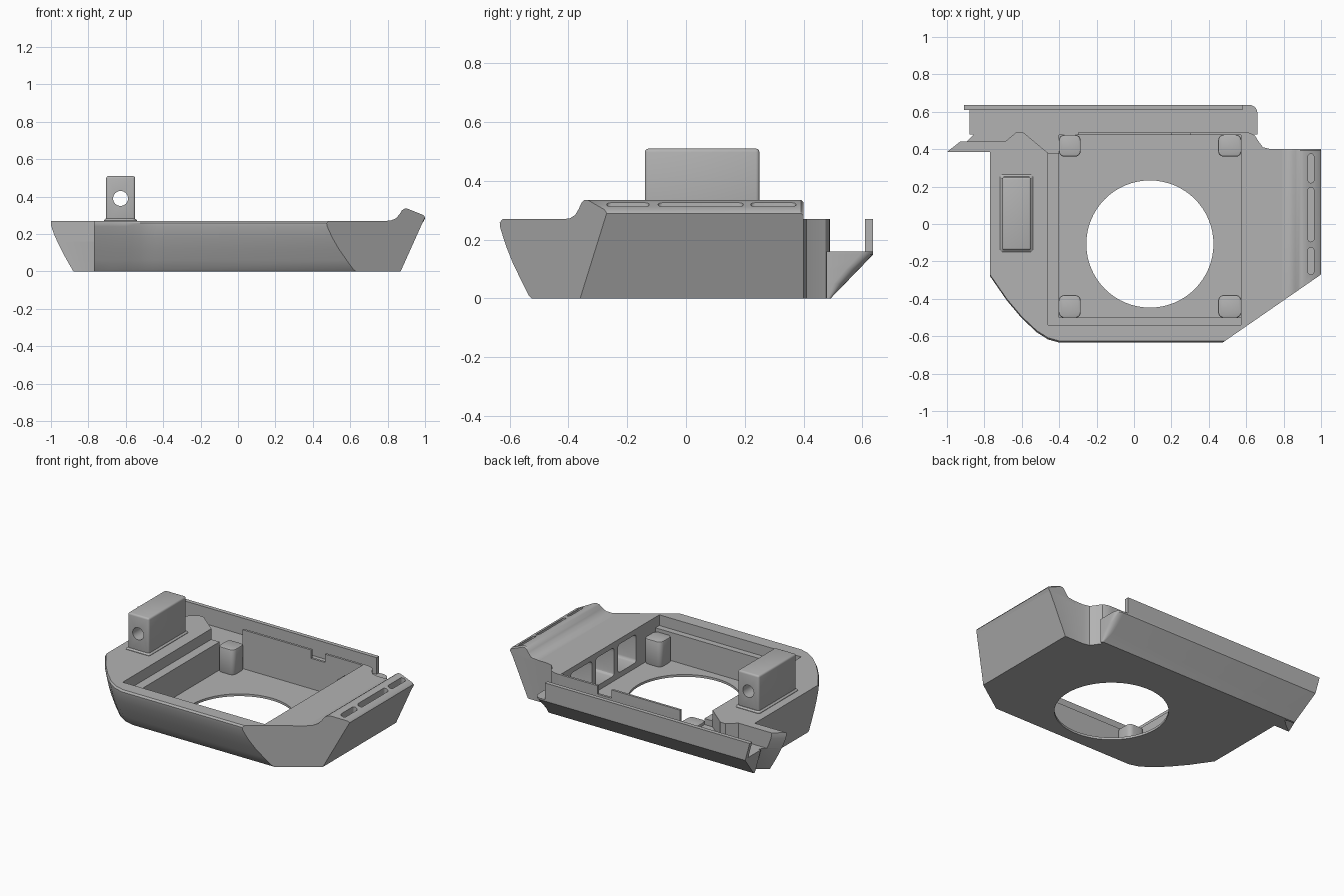
import bpy, bmesh, math
from mathutils import Vector

cube = bpy.data.objects.get("Cube")
if cube:
    bpy.data.objects.remove(cube)

grey = bpy.data.materials.new("plain grey")
grey.use_nodes = True
GREY = (0.45, 0.45, 0.45, 1)
grey.diffuse_color = GREY
grey.node_tree.nodes["Principled BSDF"].inputs["Base Color"].default_value = GREY


def loft(name, rings):
    """Skin rings of equal length and cap both ends."""
    bm = bmesh.new()
    loops = [[bm.verts.new(p) for p in ring] for ring in rings]
    n = len(loops[0])
    for a, b in zip(loops, loops[1:]):
        for i in range(n):
            j = (i + 1) % n
            bm.faces.new((a[i], a[j], b[j], b[i]))
    bm.faces.new(loops[0][::-1])
    bm.faces.new(loops[-1])
    bmesh.ops.recalc_face_normals(bm, faces=bm.faces)
    mesh = bpy.data.meshes.new(name)
    bm.to_mesh(mesh)
    bm.free()
    mesh.materials.append(grey)
    ob = bpy.data.objects.new(name, mesh)
    bpy.context.collection.objects.link(ob)
    return ob


def prism(name, outline, z0, z1):
    return loft(name, [[(x, y, z) for x, y in outline] for z in (z0, z1)])


def rect(x0, x1, y0, y1, r=0.0, steps=5):
    """Rectangle outline with rounded corners."""
    if not r:
        return [(x0, y0), (x1, y0), (x1, y1), (x0, y1)]
    corners = [(x1 - r, y1 - r), (x0 + r, y1 - r), (x0 + r, y0 + r), (x1 - r, y0 + r)]
    pts = []
    for k, (cx, cy) in enumerate(corners):
        for i in range(steps + 1):
            a = math.pi / 2 * (k + i / steps)
            pts.append((cx + r * math.cos(a), cy + r * math.sin(a)))
    return pts


def circle(cx, cy, r, n=64):
    return [(cx + r * math.cos(math.tau * i / n), cy + r * math.sin(math.tau * i / n))
            for i in range(n)]


def apply(ob, mod):
    bpy.context.view_layer.objects.active = ob
    bpy.ops.object.modifier_apply(modifier=mod.name)


def cut(ob, cutters):
    for c in cutters:
        mod = ob.modifiers.new("cut", "BOOLEAN")
        mod.operation, mod.solver, mod.object = "DIFFERENCE", "EXACT", c
        apply(ob, mod)


def bevel(ob, width, segments=3):
    mod = ob.modifiers.new("bevel", "BEVEL")
    mod.width, mod.segments = width, segments
    apply(ob, mod)


def chamfer_y(x):
    """Front right corner is one vertical slanting plane."""
    return -0.27 - 0.692 * (1 - x)


# Main tray: curved front, slanting right side, upright left side
def tray_ring(z, d):
    front = -0.635 + d
    right = 1 - 0.45 * max(0, 0.29 - z)
    left_curve = [(-0.77, -0.28), (-0.68, -0.41), (-0.60, -0.505),
                  (-0.52, -0.58), (-0.46, -0.618), (-0.40, -0.635)]
    ring = [(x, y + d) for x, y in left_curve]
    ring += [(1 - (-0.27 - front) / 0.692, front), (right, chamfer_y(right)), (right, 0.40),
             (0.73, 0.40), (0.69, 0.41), (0.667, 0.44), (0.645, 0.475), (0.615, 0.488),
             (0.58, 0.49), (-0.63, 0.49), (-0.69, 0.44), (-0.77, 0.44)]
    return [(x, y, z) for x, y in ring]


levels = [(0, 0.11), (0.01, 0.10), (0.06, 0.075), (0.12, 0.046), (0.18, 0.022),
          (0.24, 0.003), (0.258, 0.001), (0.27, 0.01)]
tray = loft("tray", [tray_ring(z, d) for z, d in levels])

# Raised right edge with a concave run-up
edge_profile = [(0.79, 0.25), (0.79, 0.27), (0.82, 0.273), (0.845, 0.284), (0.863, 0.305),
                (0.877, 0.327), (0.89, 0.335), (0.905, 0.336), (0.99, 0.302),
                (1.0, 0.29), (0.982, 0.25)]
raised_edge = loft("raised_right_edge",
                   [[(x, chamfer_y(x), z) for x, z in edge_profile],
                    [(x, 0.392, z) for x, z in edge_profile],
                    [(x, 0.40, z - 0.008 * (z > 0.28)) for x, z in edge_profile]])

# Cutters: stepped cavity, round opening, side windows, slots, cable gaps
slots = [prism("slot_cutter", rect(0.93, 0.962, a, b, 0.0155), 0.21, 0.4)
         for a, b in ((-0.27, -0.125), (-0.095, 0.195), (0.22, 0.375))]
windows = []
for a, b in ((-0.30, -0.11), (-0.07, 0.12), (0.16, 0.38)):
    ring = rect(a, b, 0.05, 0.235, 0.02, 3)
    windows.append(loft("window_cutter", [[(x, y, z) for y, z in ring] for x in (0.5, 0.86)]))
cavity = [
    prism("ledge_cutter", rect(-0.46, 0.572, -0.54, 0.475), 0.20, 0.4),
    prism("deep_cutter", rect(-0.40, 0.572, -0.50, 0.475), 0.015, 0.4),
    prism("opening_cutter", circle(0.085, -0.107, 0.34), -0.1, 0.1),
    prism("gap_cutter", [(-0.46, 0.38), (-0.30, 0.38), (-0.30, 0.52), (-0.60, 0.52),
                         (-0.59, 0.488)], 0.161, 0.4),
    prism("notch_cutter", rect(0.20, 0.30, 0.46, 0.52), 0.215, 0.4),
]
cut(tray, cavity + windows + slots)
cut(raised_edge, slots)


# Back rail: ledge with sloped underside and a thin outer wall
def rail_ring(z):
    back = min(0.637, 0.492 + 0.97 * z)
    r = min(0.045, (back - 0.478) * 0.6)
    left = -0.836 - 0.27 * z
    corner = [(0.66 - r + r * math.cos(a), back - r + r * math.sin(a))
              for a in (math.pi / 10 * i for i in range(6))]
    return [(x, y, z) for x, y in [(left, 0.478), (0.66, 0.478)] + corner + [(left, back)]]


back_rail = loft("back_rail", [rail_ring(z) for z in (0, 0.05, 0.10, 0.15, 0.16)])
rail_wall = loft("back_rail_wall",
                 [[(-0.836 - 0.27 * z, 0.61, z), (0.58, 0.61, z),
                   (0.58, 0.637, z), (-0.836 - 0.27 * z, 0.637, z)] for z in (0.15, 0.27)])


# Left wing with curved outer end, lower behind
def wing_out(z):
    return -1 + 0.12 * max(0, 1 - z / 0.25) ** 1.25


def wing_ring(z, tail):
    o = wing_out(z)
    return [(x, y, z) for x, y in [(-0.76, 0.385), (o, 0.385), (o + 0.07, 0.44)] + tail(o)]


lower_wing = loft("left_wing_lower", [
    wing_ring(z, lambda o: [(o + 0.12, 0.49), (-0.62, 0.49), (-0.62, 0.44)])
    for z in (0, 0.04, 0.08, 0.12, 0.16)])
upper_wing = loft("left_wing_upper", [
    wing_ring(z, lambda o: [(-0.72, 0.44), (-0.72, 0.385)])
    for z in (0.15, 0.19, 0.23, 0.25, 0.27)])

# Corner posts inside the cavity
posts = []
for x0, x1, sx in ((-0.402, -0.285, "left"), (0.45, 0.574, "right")):
    for y0, y1, sy in ((-0.502, -0.38), (0.36, 0.477)) and (
            (-0.502, -0.38, "front"), (0.36, 0.477, "back")):
        post = prism(f"{sy}_{sx}_post", rect(x0, x1, y0, y1, 0.03), 0.01, 0.18)
        bevel(post, 0.008, 2)
        posts.append(post)

# Upright block with a cross hole, on a thin foot
block = prism("upright_block", rect(-0.705, -0.55, -0.14, 0.25), 0.26, 0.51)
bevel(block, 0.012)
ring = circle(-0.628, 0.39, 0.04, 32)
bore = loft("bore_cutter", [[(x, y, z) for x, z in ring] for y in (-0.3, 0.4)])
cut(block, [bore])
foot = loft("block_foot", [[(x, y, z) for x, y in rect(-0.717 + i, -0.54 - i, -0.15 + i, 0.264 - i, 0.015)]
                           for z, i in ((0.26, 0), (0.273, 0), (0.282, 0.01))])

# Remove cutters, then smooth the rounded surfaces
for c in cavity + windows + slots + [bore]:
    bpy.data.objects.remove(c)
parts = [tray, raised_edge, back_rail, rail_wall, lower_wing, upper_wing, block, foot] + posts
bpy.ops.object.select_all(action="DESELECT")
for ob in parts:
    ob.select_set(True)
bpy.context.view_layer.objects.active = tray
bpy.ops.object.shade_smooth_by_angle(angle=math.radians(30))
